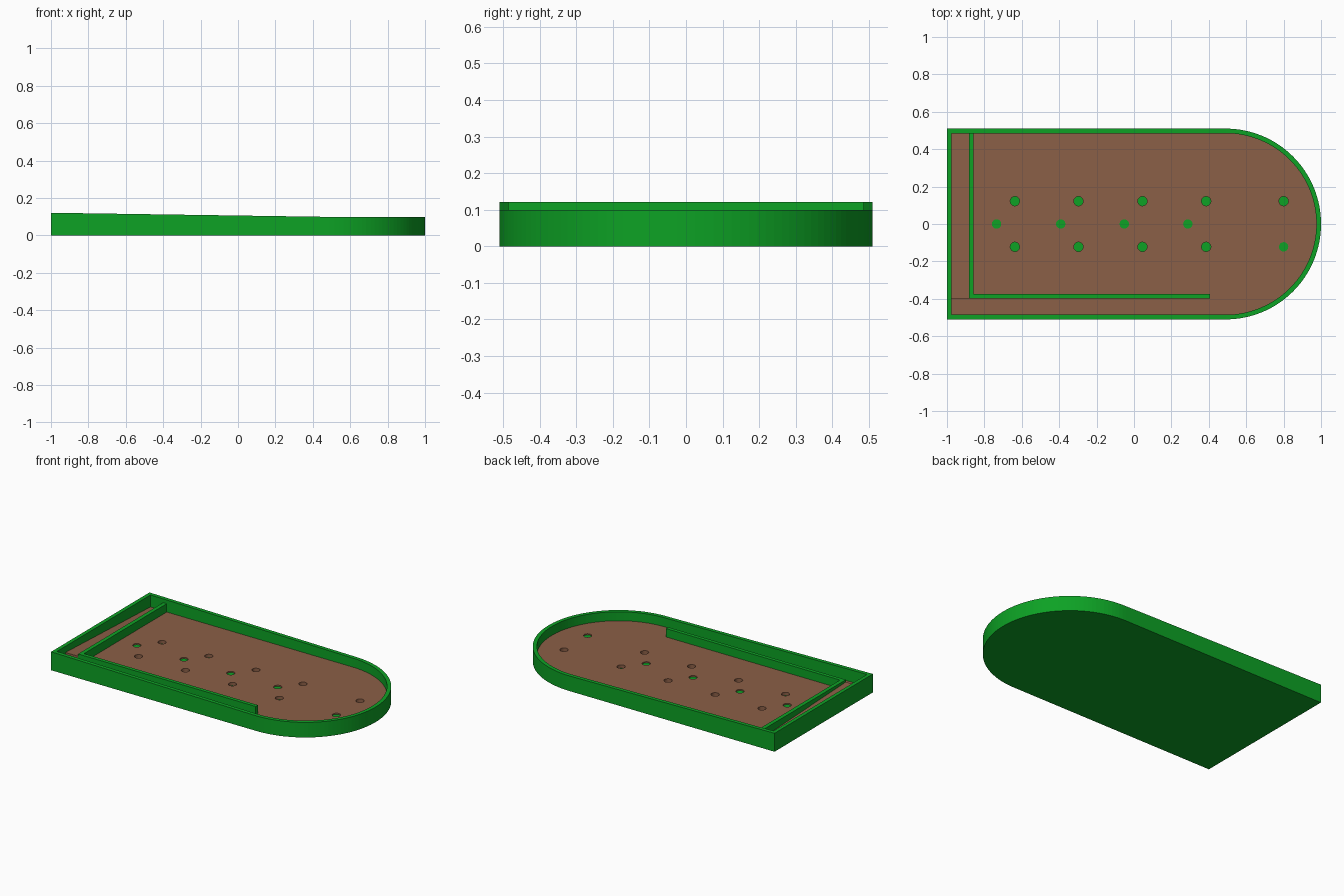
import bpy, bmesh, math
from mathutils import Vector

if "Cube" in bpy.data.objects:
    bpy.data.objects.remove(bpy.data.objects["Cube"])

HALF, WALL, CX = 0.51, 0.025, 0.49      # half width, wall thickness, arc centre
FLOOR, DIV_TOP = 0.04, 0.095            # playfield and divider heights


def material(name, rgb):
    m = bpy.data.materials.new(name)
    m.diffuse_color = (*rgb, 1)
    m.use_nodes = True
    m.node_tree.nodes["Principled BSDF"].inputs["Base Color"].default_value = m.diffuse_color
    return m


GREEN = material("green", (0.004, 0.36, 0.018))
BROWN = material("brown", (0.26, 0.115, 0.063))


def finish(bm, name, mats, recalc=True):
    if recalc:
        bmesh.ops.recalc_face_normals(bm, faces=bm.faces[:])
    me = bpy.data.meshes.new(name)
    bm.to_mesh(me)
    bm.free()
    ob = bpy.data.objects.new(name, me)
    bpy.context.collection.objects.link(ob)
    for m in mats:
        me.materials.append(m)
    return ob


def outline(inset, n=64):
    r = HALF - inset
    pts = [(-1 + inset, r), (-1 + inset, -r)]
    for i in range(n + 1):
        a = -math.pi / 2 + math.pi * i / n
        pts.append((CX + r * math.cos(a), r * math.sin(a)))
    return pts


def rim(x):
    # rim slopes down along the straight sides, level round the arc
    return 0.099 + 0.022 * max(0, CX - x) / (CX + 1)


def bridge(bm, a, b, mat=0):
    n = len(a)
    for i in range(n):
        j = (i + 1) % n
        bm.faces.new((a[i], a[j], b[j], b[i])).material_index = mat


# Tray: underside, outer wall, sloping rim and inner wall
bm = bmesh.new()
out, inn = outline(0), outline(WALL)
bottom = [bm.verts.new((x, y, 0)) for x, y in out]
top_out = [bm.verts.new((x, y, rim(x))) for x, y in out]
top_in = [bm.verts.new((x, y, rim(x))) for x, y in inn]
low_in = [bm.verts.new((x, y, FLOOR)) for x, y in inn]
bm.faces.new(bottom[::-1])
bridge(bm, bottom, top_out)
bridge(bm, top_out, top_in)
bridge(bm, top_in, low_in)
finish(bm, "tray", [GREEN], recalc=False)

# Playfield with round pockets: shallow ones on the centre row, deep at the sides
SHALLOW, DEEP, R, SEG = 0.008, 0.022, 0.025, 24
holes = [(x, 0, SHALLOW) for x in (-0.735, -0.392, -0.052, 0.288)]
for x in (-0.637, -0.297, 0.045, 0.386, 0.8):
    for y in (0.122, -0.122):
        holes.append((x, y, SHALLOW if x == 0.8 and y < 0 else DEEP))


def loop(bm, pts, z):
    vs = [bm.verts.new((x, y, z)) for x, y in pts]
    return vs, [bm.edges.new((vs[i], vs[i - 1])) for i in range(len(vs))]


bm = bmesh.new()
edges, rings = loop(bm, inn, FLOOR)[1], []
for hx, hy, depth in holes:
    circle = [(hx + R * math.cos(2 * math.pi * i / SEG),
               hy + R * math.sin(2 * math.pi * i / SEG)) for i in range(SEG)]
    vs, es = loop(bm, circle, FLOOR)
    edges += es
    rings.append((vs, depth))
bmesh.ops.triangle_fill(bm, edges=edges, use_beauty=True, normal=Vector((0, 0, 1)))
for f in bm.faces:
    f.normal_update()
    if f.normal.z < 0:
        f.normal_flip()
for vs, depth in rings:
    low = [bm.verts.new((v.co.x, v.co.y, FLOOR - depth)) for v in vs]
    bridge(bm, low[::-1], vs[::-1])          # pocket wall faces inward
    bm.faces.new(low).material_index = 1     # green pocket bottom
finish(bm, "playfield", [BROWN, GREEN], recalc=False)


def prism(name, pts, z0, tops, mat):
    bm = bmesh.new()
    lo = [bm.verts.new((x, y, z0)) for x, y in pts]
    hi = [bm.verts.new((x, y, z)) for (x, y), z in zip(pts, tops)]
    bm.faces.new(lo[::-1])
    bm.faces.new(hi)
    bridge(bm, lo, hi)
    finish(bm, name, [mat])


# L-shaped divider: cross wall and launch-lane wall
side = HALF - WALL
prism("lane_divider",
      [(-0.883, side), (-0.883, -0.397), (0.406, -0.397), (0.406, -0.373),
       (-0.857, -0.373), (-0.857, side)], FLOOR, [DIV_TOP] * 6, GREEN)

# Return ramp in the end lane, rising toward the launch lane
prism("return_ramp",
      [(-0.975, side), (-0.975, -0.397), (-0.883, -0.397), (-0.883, side)],
      FLOOR - 0.001, [FLOOR + 0.002, 0.08, 0.08, FLOOR + 0.002], BROWN)
